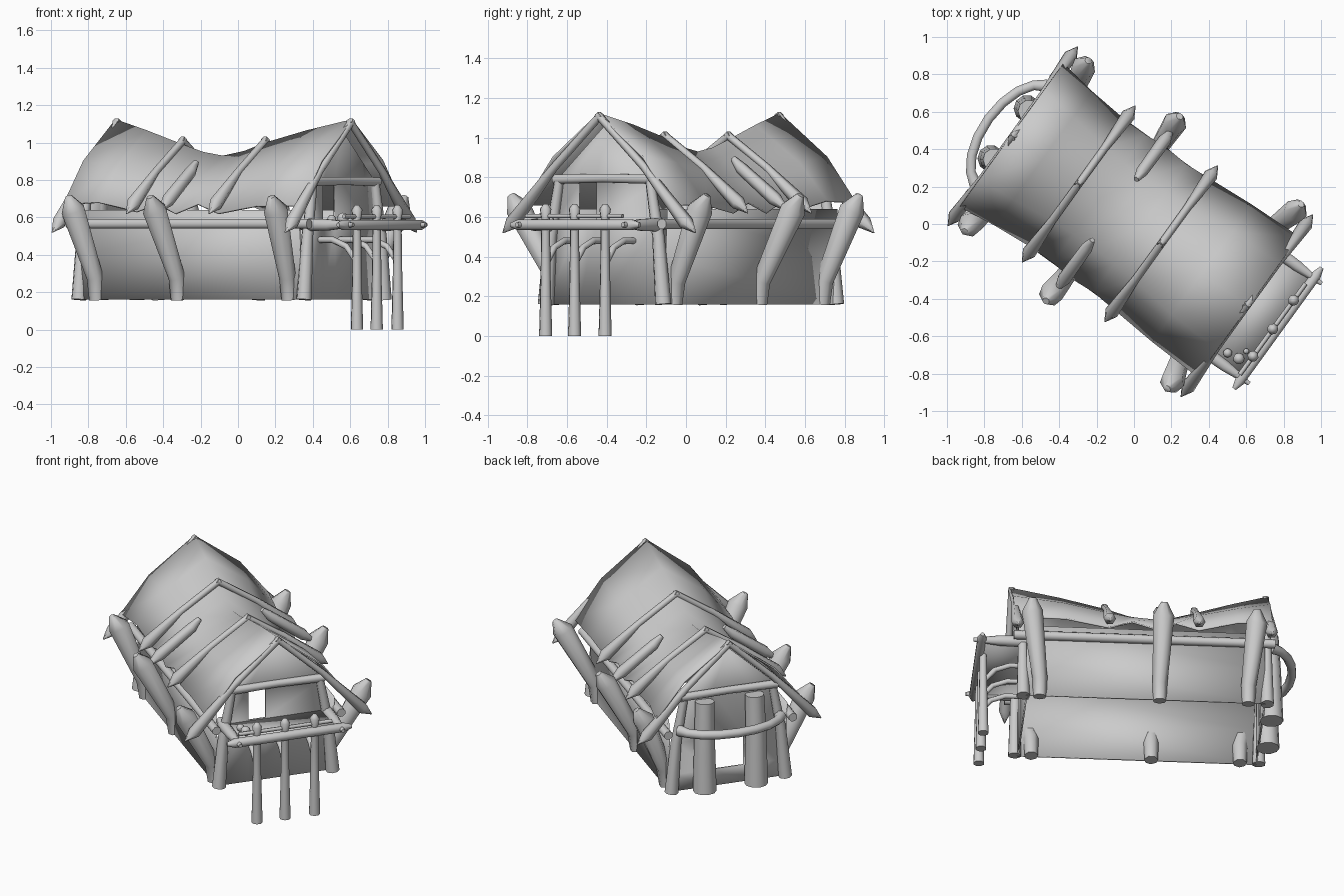
import bpy, bmesh, math
from mathutils import Vector, Matrix

cube = bpy.data.objects.get("Cube")
if cube:
    bpy.data.objects.remove(cube)

grey = bpy.data.materials.new("plain_grey")
grey.use_nodes = True
colour = (0.6, 0.6, 0.6, 1)
grey.diffuse_color = colour
grey.node_tree.nodes["Principled BSDF"].inputs["Base Color"].default_value = colour

# The house is laid out along x (porch at +x), then turned in plan
TURN = Matrix.Rotation(math.radians(-35.9), 4, 'Z')


def finish(name, bm, angle=62):
    bmesh.ops.recalc_face_normals(bm, faces=bm.faces)
    bm.transform(TURN)
    mesh = bpy.data.meshes.new(name)
    bm.to_mesh(mesh)
    bm.free()
    mesh.materials.append(grey)
    ob = bpy.data.objects.new(name, mesh)
    bpy.context.collection.objects.link(ob)
    bpy.ops.object.select_all(action='DESELECT')
    ob.select_set(True)
    bpy.context.view_layer.objects.active = ob
    bpy.ops.object.shade_smooth_by_angle(angle=math.radians(angle))
    return ob


def tube(name, pts, radii, sides=8):
    """Log swept through points with a radius at each."""
    pts = [Vector(p) for p in pts]
    bm = bmesh.new()
    rings = []
    ref = Vector((1, 0, 0)) if abs((pts[-1] - pts[0]).normalized().x) < 0.7 else Vector((0, 0, 1))
    for i, p in enumerate(pts):
        t = (pts[min(i + 1, len(pts) - 1)] - pts[max(i - 1, 0)]).normalized()
        a = t.cross(ref).normalized()
        b = t.cross(a)
        ang = [2 * math.pi * (k + 0.5) / sides for k in range(sides)]
        rings.append([bm.verts.new(p + radii[i] * (a * math.cos(g) + b * math.sin(g))) for g in ang])
    for r, s in zip(rings, rings[1:]):
        for k in range(sides):
            n = (k + 1) % sides
            bm.faces.new((r[k], r[n], s[n], s[k]))
    bm.faces.new(rings[0])
    bm.faces.new(rings[-1])
    return finish(name, bm)


def sheet(name, rows, thick):
    """Grid of points given thickness."""
    bm = bmesh.new()
    grid = [[bm.verts.new(p) for p in row] for row in rows]
    for r, s in zip(grid, grid[1:]):
        for k in range(len(r) - 1):
            bm.faces.new((r[k], r[k + 1], s[k + 1], s[k]))
    ob = finish(name, bm, 85)
    mod = ob.modifiers.new("thickness", 'SOLIDIFY')
    mod.thickness = thick
    mod.offset = 0
    return ob


def end_wall(name, x, door):
    """Tapered end wall with an opening, and the gable above it."""
    y0, y1, z0, z1 = door
    half = lambda z: 0.37 - 0.12 * (z - 0.16)
    bm = bmesh.new()
    rows = []
    for z in (0.16, z0, z1, 0.8):
        rows.append([bm.verts.new((x, y, z)) for y in (-half(z), y0, y1, half(z))])
    for i in range(3):
        for j in range(3):
            if (i, j) != (1, 1):
                bm.faces.new((rows[i][j], rows[i][j + 1], rows[i + 1][j + 1], rows[i + 1][j]))
    peak = bm.verts.new((x, 0, 1.07))
    bm.faces.new(rows[3] + [peak])
    ob = finish(name, bm)
    mod = ob.modifiers.new("thickness", 'SOLIDIFY')
    mod.thickness = 0.01
    mod.offset = 0


# Sagging roof: x, ridge height, shoulder and eave as (y, z)
stations = [
    (-0.81, 1.12, 0.29, 0.90, 0.47, 0.67),
    (-0.60, 1.06, 0.27, 0.87, 0.44, 0.68),
    (-0.365, 0.985, 0.24, 0.83, 0.42, 0.63),
    (-0.23, 0.945, 0.23, 0.81, 0.42, 0.67),
    (-0.10, 0.925, 0.23, 0.80, 0.43, 0.62),
    (0.04, 0.95, 0.23, 0.81, 0.42, 0.67),
    (0.18, 0.995, 0.24, 0.83, 0.43, 0.62),
    (0.45, 1.06, 0.27, 0.87, 0.45, 0.66),
    (0.755, 1.12, 0.28, 0.90, 0.46, 0.66),
]
sheet("roof", [[(x, -ey, ez), (x, -sy, sz), (x, 0, r), (x, sy, sz), (x, ey, ez)]
               for x, r, sy, sz, ey, ez in stations], 0.01)

# Walls, open underneath
end_wall("front_wall", 0.68, (-0.17, -0.06, 0.57, 0.77))
end_wall("back_wall", -0.77, (-0.1, 0.1, 0.27, 0.48))

for s, side in ((-1, "right"), (1, "left")):
    sheet(side + "_wall", [[(x, s * 0.37, 0.16), (x, s * 0.37, 0.4), (x, s * 0.38, 0.64)]
                           for x in (-0.77, 0.68)], 0.01)
    tube(side + "_wall_beam", [(-0.83, s * 0.4, 0.565), (0.76, s * 0.4, 0.565)], [0.028, 0.028])

    # Bent buttress posts with blunt pointed heads
    for x, lean, reach, label in ((-0.67, -0.04, 0.52, "back"), (-0.13, -0.01, 0.565, "middle"),
                                  (0.6, 0.06, 0.565, "front")):
        tube(f"{side}_{label}_buttress",
             [(x, s * 0.36, 0.16), (x, s * 0.375, 0.28), (x + lean, s * reach, 0.64),
              (x + lean, s * (reach + 0.045), 0.71)],
             [0.042, 0.047, 0.066, 0.02], 7)

    # Rafters with spear-shaped feet
    for x, top, mid, foot, reach, label in ((-0.8, 1.105, 0.85, 0.57, 0.53, "back_gable"),
                                            (0.745, 1.105, 0.85, 0.57, 0.54, "front_gable"),
                                            (-0.365, 1.005, 0.85, 0.67, 0.455, "back_roof"),
                                            (0.18, 1.005, 0.85, 0.67, 0.455, "front_roof")):
        tube(f"{side}_{label}_rafter",
             [(x, -s * 0.012, top + 0.012), (x, s * reach * 0.52, mid),
              (x, s * reach, foot), (x, s * (reach + 0.06), foot - 0.05)],
             [0.02, 0.021, 0.038, 0.003], 6)
    tube(side + "_short_rafter",
         [(-0.13, s * 0.2, 0.895), (-0.13, s * 0.25, 0.845), (-0.13, s * 0.46, 0.69), (-0.13, s * 0.54, 0.63)],
         [0.016, 0.032, 0.036, 0.006], 6)

    # Leaning corner posts
    for x, label in ((0.7, "front"), (-0.785, "back")):
        tube(f"{side}_{label}_corner_post", [(x, s * 0.365, 0.16), (x, s * 0.335, 0.5), (x, s * 0.28, 0.8)],
             [0.042, 0.032, 0.024])

    # Porch side beams, thick near the wall
    tube(side + "_porch_beam", [(0.62, s * 0.33, 0.565), (0.7, s * 0.33, 0.56), (0.84, s * 0.33, 0.56), (1.0, s * 0.33, 0.56)],
         [0.024, 0.036, 0.032, 0.012])
    # Thick rear columns
    tube(side + "_back_column", [(-0.825, s * 0.165, 0.16), (-0.82, s * 0.165, 0.5), (-0.81, s * 0.16, 0.75)],
         [0.072, 0.063, 0.058], 10)

# Gable tie beams
for x, label in ((0.7, "front"), (-0.795, "back")):
    tube(label + "_tie_beam", [(x, -0.31, 0.79), (x, 0, 0.795), (x, 0.31, 0.79)], [0.026, 0.023, 0.026])

# Bowed rear rail
arc = [math.radians(a) for a in range(-80, 81, 20)]
tube("back_rail", [(-0.78 - 0.18 * math.cos(a), 0.33 * math.sin(a), 0.58) for a in arc],
     [0.036] + [0.028] * (len(arc) - 2) + [0.036])

# Porch deck, edge beam, stilts, braces and handrail
sheet("porch_deck", [[(x, -0.33, 0.555), (x, 0.33, 0.555)] for x in (0.68, 0.95)], 0.02)
tube("porch_front_beam", [(0.95, -0.4, 0.56), (0.95, -0.35, 0.56), (0.95, 0.35, 0.56), (0.95, 0.4, 0.56)],
     [0.012, 0.029, 0.029, 0.012])
for i, y in enumerate((-0.2, -0.02, 0.17)):
    tube(f"porch_stilt_{i + 1}", [(0.93, y, 0), (0.93, y, 0.3), (0.93, y, 0.59), (0.93, y, 0.64), (0.93, y, 0.665)],
         [0.034, 0.026, 0.022, 0.03, 0.012])
    tube(f"porch_brace_{i + 1}", [(0.68, y, 0.48), (0.77, y, 0.48), (0.86, y, 0.445), (0.93, y, 0.36)],
         [0.017, 0.018, 0.018, 0.016], 6)
tube("porch_handrail", [(0.93, -0.32, 0.605), (0.93, 0.28, 0.605)], [0.012, 0.012], 6)

# Round pots on the deck
for i, (x, y, r) in enumerate(((0.876, -0.254, 0.03), (0.81, -0.265, 0.024), (0.885, -0.199, 0.015))):
    bm = bmesh.new()
    bmesh.ops.create_uvsphere(bm, u_segments=12, v_segments=8, radius=r,
                              matrix=Matrix.Translation((x, y, 0.565 + r)))
    finish(f"pot_{i + 1}", bm)
